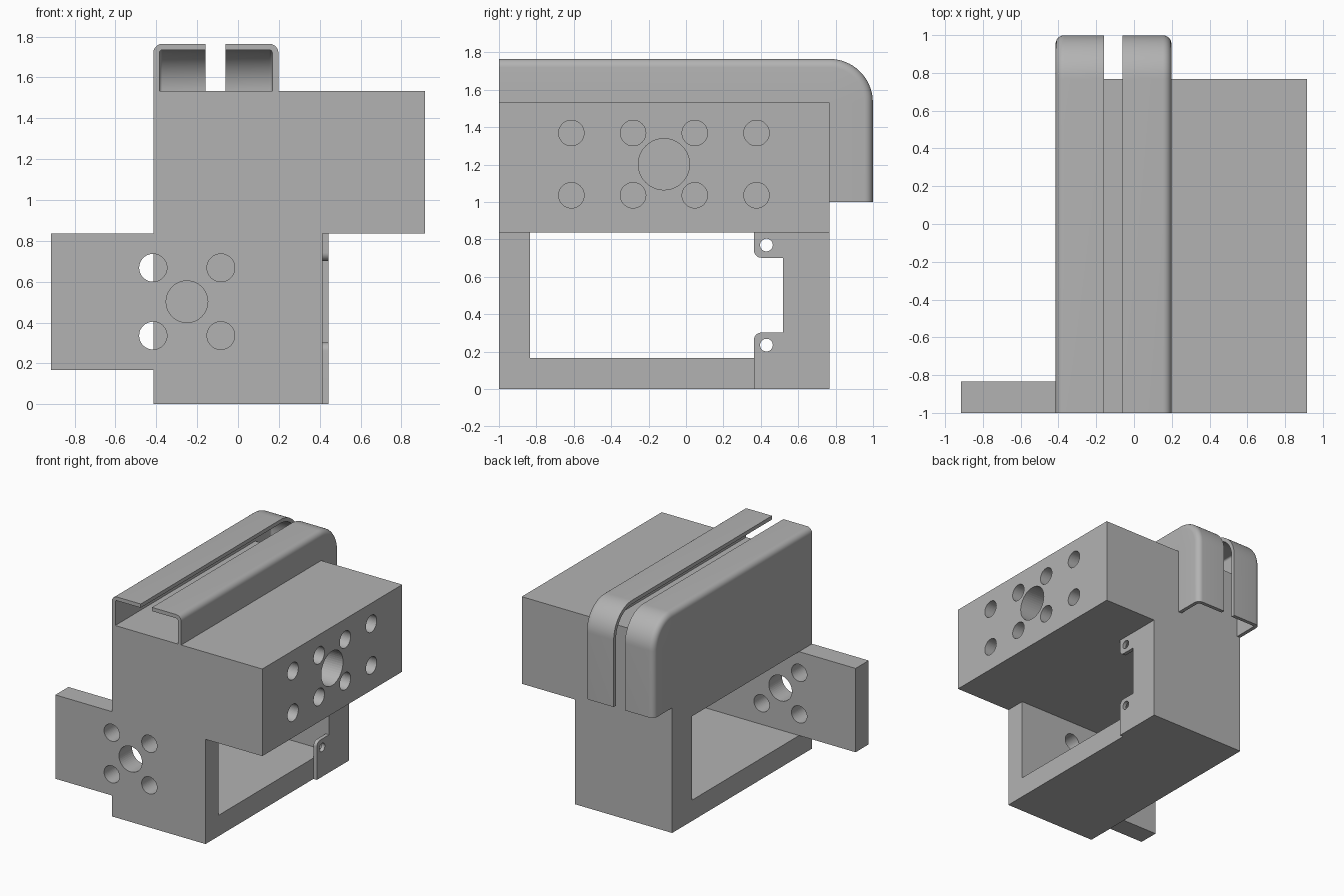
import bpy, bmesh, math
from mathutils import Vector, Matrix

cube = bpy.data.objects.get("Cube")
if cube:
    bpy.data.objects.remove(cube, do_unlink=True)

grey = bpy.data.materials.new("plain_grey")
grey.use_nodes = True
GREY = (0.45, 0.45, 0.45, 1)
grey.diffuse_color = GREY
grey.node_tree.nodes["Principled BSDF"].inputs["Base Color"].default_value = GREY

LEFT, RIGHT, FAR = -0.415, 0.413, 0.915
FRONT, WALL, BACK = -1.0, -0.835, 0.767
LOW, SHELF, TOP = 0.167, 0.837, 1.533


def finish(name, bm, helper=False):
    bmesh.ops.recalc_face_normals(bm, faces=bm.faces)
    mesh = bpy.data.meshes.new(name)
    bm.to_mesh(mesh)
    bm.free()
    mesh.materials.append(grey)
    obj = bpy.data.objects.new(name, mesh)
    bpy.context.collection.objects.link(obj)
    if helper:
        obj.hide_render = True
        obj.hide_viewport = True
        obj.display_type = 'WIRE'
    return obj


def prism(name, outline, direction):
    """Extrude a closed outline of 3D points."""
    bm = bmesh.new()
    face = bm.faces.new([bm.verts.new(p) for p in outline])
    new = bmesh.ops.extrude_face_region(bm, geom=[face])["geom"]
    bmesh.ops.translate(bm, vec=direction,
                        verts=[v for v in new if isinstance(v, bmesh.types.BMVert)])
    return finish(name, bm)


def box(name, lo, hi):
    lo, hi = Vector(lo), Vector(hi)
    bm = bmesh.new()
    bmesh.ops.create_cube(bm, size=1)
    for v in bm.verts:
        v.co = (lo + hi) / 2 + v.co * (hi - lo)
    return finish(name, bm, True)


def drills(name, holes, axis, depth):
    """Cylinders along an axis, one per (centre, radius)."""
    bm = bmesh.new()
    turn = Matrix.Rotation(math.pi / 2, 4, 'Y' if axis == 'X' else 'X')
    for centre, r in holes:
        bmesh.ops.create_cone(bm, cap_ends=True, segments=48, radius1=r, radius2=r,
                              depth=depth, matrix=Matrix.Translation(centre) @ turn)
    return finish(name, bm, True)


def combine(obj, tool, operation='DIFFERENCE'):
    mod = obj.modifiers.new(tool.name, 'BOOLEAN')
    mod.operation, mod.object, mod.solver = operation, tool, 'EXACT'


def arc(cx, cy, r, a0, a1, n=10):
    return [(cx + r * math.cos(math.radians(a0 + (a1 - a0) * i / n)),
             cy + r * math.sin(math.radians(a0 + (a1 - a0) * i / n))) for i in range(n + 1)]


def smooth(obj):
    bpy.ops.object.select_all(action='DESELECT')
    obj.select_set(True)
    bpy.context.view_layer.objects.active = obj
    bpy.ops.object.shade_smooth_by_angle(angle=math.radians(30))


# Main body: stepped block, side window, front tab and bolt holes
steps = [(LEFT, 0), (RIGHT, 0), (RIGHT, SHELF), (FAR, SHELF), (FAR, TOP), (LEFT, TOP)]
body = prism("main_body", [(x, FRONT, z) for x, z in steps], (0, BACK - FRONT, 0))
combine(body, box("window_cutter", (-0.6, WALL, LOW), (0.6, 0.52, SHELF)))
combine(body, box("side_tab", (-0.915, FRONT, LOW), (-0.3, WALL, SHELF)), 'UNION')

front_holes = [((-0.25, -0.92, 0.502), 0.102)]
front_holes += [((-0.25 + sx * 0.166, -0.92, 0.502 + sz * 0.166), 0.068)
                for sx in (-1, 1) for sz in (-1, 1)]
combine(body, drills("front_hole_cutter", front_holes, 'Y', 0.3))

side_holes = [((FAR, -0.118, 1.202), 0.137)]
side_holes += [((FAR, -0.613 + 0.33 * i, z), 0.068) for i in range(4) for z in (1.036, 1.369)]
combine(body, drills("side_hole_cutter", side_holes, 'X', 1.0))

# Thin bracket plate with two rounded ears
outline = [(0.363, 0), (BACK, 0), (BACK, SHELF), (0.363, SHELF)]
outline += arc(0.403, 0.742, 0.04, 180, 270) + [(0.518, 0.702), (0.518, 0.302)]
outline += arc(0.403, 0.262, 0.04, 90, 180)
plate = prism("bracket_plate", [(RIGHT, y, z) for y, z in outline], (0.03, 0, 0))
combine(plate, drills("ear_hole_cutter", [((0.428, 0.43, z), 0.034) for z in (0.235, 0.77)],
                      'X', 0.2))


# Cable cover: each half is an L section swept over the top and down the back
def cover_half(name, outer, slot, side):
    """Section runs from the outer wall to the slot; side is the inward x direction."""
    height, skin, r = 0.232, 0.03, 0.045
    section = [(0, 0)] + arc(r, height - r, r, 180, 90, 6)
    width = abs(slot - outer)
    section += [(width, height), (width, height - skin)]
    section += arc(r, height - r, r - skin, 90, 180, 6) + [(skin, 0)]
    # Each frame holds a base point (y, z) and an outward angle
    frames = [(FRONT, TOP, 90)]
    frames += [(BACK, TOP, 90 - 90 * i / 20) for i in range(21)]
    frames.append((BACK, 1.0, 0))
    bm = bmesh.new()
    rings = []
    for y, z, a in frames:
        c, s = math.cos(math.radians(a)), math.sin(math.radians(a))
        rings.append([bm.verts.new((outer + side * u, y + d * c, z + d * s))
                      for u, d in section])
    n = len(section)
    for a, b in zip(rings, rings[1:]):
        for i in range(n):
            j = (i + 1) % n
            bm.faces.new((a[i], a[j], b[j], b[i]))
    bm.faces.new(rings[0])
    bm.faces.new(rings[-1])
    bmesh.ops.remove_doubles(bm, verts=bm.verts, dist=1e-5)
    return finish(name, bm)


halves = [cover_half("cover_right_half", LEFT, -0.16, 1),
          cover_half("cover_left_half", 0.198, -0.06, -1)]

for obj in [body, plate] + halves:
    smooth(obj)
